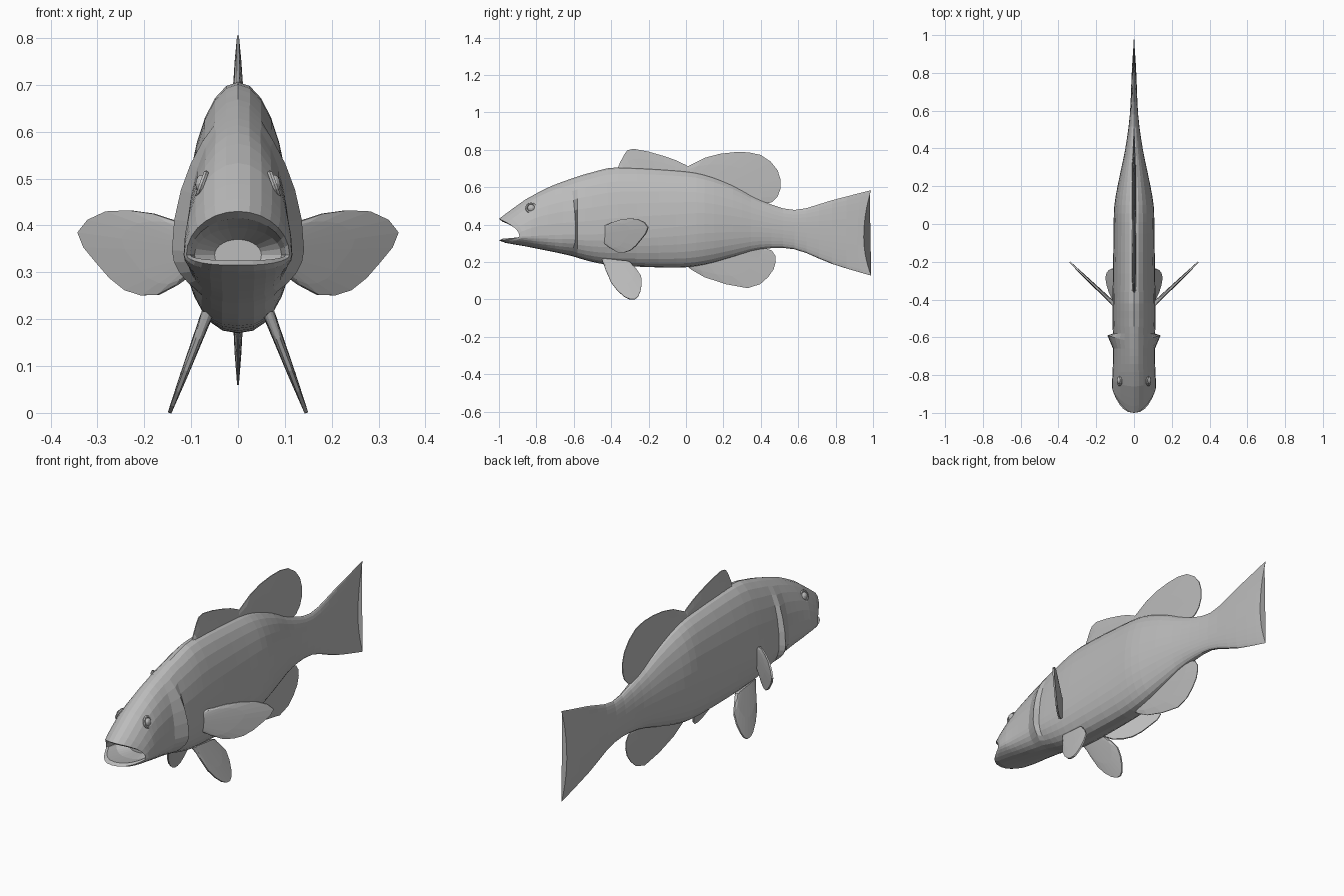
import bpy, bmesh
from math import sin, cos, pi, copysign
from mathutils import Vector

cube = bpy.data.objects.get("Cube")
if cube:
    bpy.data.objects.remove(cube)

SIDES = 28

grey = bpy.data.materials.new("light grey")
grey.use_nodes = True
colour = (0.5, 0.5, 0.5, 1)
grey.diffuse_color = colour
grey.node_tree.nodes["Principled BSDF"].inputs["Base Color"].default_value = colour


def spline(points, steps):
    """Smooth curve through points of any dimension."""
    result = []
    last = len(points) - 1
    for i in range(last):
        window = (points[max(i - 1, 0)], points[i], points[i + 1], points[min(i + 2, last)])
        for step in range(steps):
            t = step / steps
            result.append(tuple(
                b + t / 2 * (c - a + t * (2 * a - 5 * b + 4 * c - d + t * (3 * b - 3 * c + d - a)))
                for a, b, c, d in zip(*window)))
    return result + [tuple(points[last])]


def loft(name, rings):
    """Skin a list of closed rings and cap both ends."""
    bm = bmesh.new()
    loops = [[bm.verts.new(point) for point in ring] for ring in rings]
    for front, back in zip(loops, loops[1:]):
        for i in range(len(front)):
            bm.faces.new((front[i - 1], front[i], back[i], back[i - 1]))
    bm.faces.new(loops[0])
    bm.faces.new(loops[-1])
    bmesh.ops.recalc_face_normals(bm, faces=bm.faces)
    mesh = bpy.data.meshes.new(name)
    bm.to_mesh(mesh)
    bm.free()
    mesh.materials.append(grey)
    bpy.context.collection.objects.link(bpy.data.objects.new(name, mesh))


def section(y, top, bottom, width, mid, bow, flare=0):
    """Egg-shaped cross-section; bow shifts its sides in y, flare swells them."""
    ring = []
    for i in range(SIDES):
        angle = 2 * pi * i / SIDES
        c, s = cos(angle), sin(angle)
        side = abs(c) if s > 0 else abs(c) ** 0.8
        x = copysign(width * side + flare * abs(c) ** 3, c)
        z = mid + s * (top - mid if s > 0 else mid - bottom)
        ring.append((x, y + bow * c * c, z))
    return ring


def head_bow(y):
    """The mouth corners sit further back than the lips."""
    return max(0, -0.55 * (y + 0.8))


def trunk_section(y, top, bottom, width):
    mid = bottom + (top - bottom) * min(0.45, 0.43 + y / 4)
    at_gill = abs(y + 0.62) < 0.01
    tail_bow = -0.4 * max(0, y - 0.89)
    bow = 0.03 if at_gill else head_bow(y) + tail_bow
    return section(y, top, bottom, width, mid, bow, 0.03 if at_gill else 0)


def fin(name, outline, normal, root, rim):
    """Thin fin, thick along the line from first to last point, fine at its rim."""
    points = [Vector(point) for point in outline]
    last = len(points) - 1
    centre = points[last // 2]
    side = Vector(normal).normalized()
    rings = []
    for i, tip in enumerate(points):
        base = points[0].lerp(points[last], i / last)
        if i in (0, last):
            base = base.lerp(centre, 0.02)
        row = [(base, root), (base.lerp(tip, 0.6), (root + rim) / 2), (tip, rim)]
        rings.append([point + side * thick for point, thick in row]
                     + [point - side * thick for point, thick in reversed(row)])
    loft(name, rings)


# Body: throat, lips and muzzle (y, top, bottom, width), then trunk and tail
muzzle = [
    (-0.8, 0.37, 0.305, 0.05),
    (-0.88, 0.395, 0.308, 0.093),
    (-0.98, 0.415, 0.325, 0.102),
    (-1, 0.43, 0.315, 0.11),
    (-0.965, 0.457, 0.302, 0.115),
    (-0.92, 0.49, 0.294, 0.116),
]
trunk = [
    (-0.86, 0.533, 0.284, 0.116),
    (-0.74, 0.597, 0.26, 0.112),
    (-0.62, 0.643, 0.234, 0.111),
    (-0.5, 0.68, 0.2, 0.114),
    (-0.36, 0.706, 0.18, 0.113),
    (-0.05, 0.69, 0.17, 0.108),
    (0.1, 0.667, 0.185, 0.104),
    (0.25, 0.61, 0.226, 0.077),
    (0.4, 0.53, 0.268, 0.046),
    (0.58, 0.478, 0.268, 0.022),
    (0.78, 0.53, 0.19, 0.013),
    (0.99, 0.584, 0.127, 0.002),
]
loft("body", [section(*row, 0.337, head_bow(row[0])) for row in muzzle]
     + [trunk_section(*row) for row in spline(trunk, 3)])

# Upright fins on the centre line, outlined as (y, z)
centre_fins = {
    "front_dorsal_fin": [(-0.37, 0.69), (-0.33, 0.775), (-0.28, 0.805), (-0.12, 0.767),
                         (0, 0.718), (0.08, 0.65)],
    "rear_dorsal_fin": [(-0.06, 0.67), (0.1, 0.757), (0.26, 0.787), (0.4, 0.772),
                        (0.49, 0.69), (0.505, 0.59), (0.46, 0.52), (0.36, 0.5)],
    "anal_fin": [(-0.01, 0.19), (0.1, 0.118), (0.33, 0.06), (0.44, 0.12),
                 (0.48, 0.2), (0.46, 0.26), (0.38, 0.285)],
}
for name, outline in centre_fins.items():
    fin(name, [(0, y, z) for y, z in spline(outline, 2)], (1, 0, 0), 0.012, 0.002)

# Paired fins: pectoral outlined as (x, z), pelvic as (y, z)
pectoral = spline([(0.1, 0.395), (0.18, 0.425), (0.28, 0.43), (0.34, 0.385),
                   (0.3, 0.32), (0.24, 0.262), (0.17, 0.252), (0.1, 0.295)], 2)
pelvic = spline([(-0.45, 0.215), (-0.4, 0.09), (-0.33, 0.015), (-0.275, 0),
                 (-0.245, 0.04), (-0.24, 0.125), (-0.3, 0.2)], 2)
for side, m in (("left", 1), ("right", -1)):
    fin(side + "_pectoral_fin", [(m * x, 0.95 * x - 0.525, z) for x, z in pectoral],
        (m, -1, 0), 0.012, 0.004)
    fin(side + "_pelvic_fin", [(m * (0.146 - 0.38 * z), y, z) for y, z in pelvic],
        (m, 0, 0.38), 0.013, 0.004)

    # Eyeball and the raised ring around it
    centre = (m * 0.077, -0.828, 0.488)
    bpy.ops.mesh.primitive_uv_sphere_add(segments=14, ring_count=8, radius=0.02, location=centre)
    eye = bpy.context.object
    eye.name = side + "_eye"
    eye.scale.x = 0.7
    bpy.ops.mesh.primitive_torus_add(major_segments=16, minor_segments=6, major_radius=0.025,
                                     minor_radius=0.006, location=centre,
                                     rotation=(0, m * 1.22, 0))
    eyelid = bpy.context.object
    eyelid.name = side + "_eyelid"
    for part in (eye, eyelid):
        part.data.materials.append(grey)
